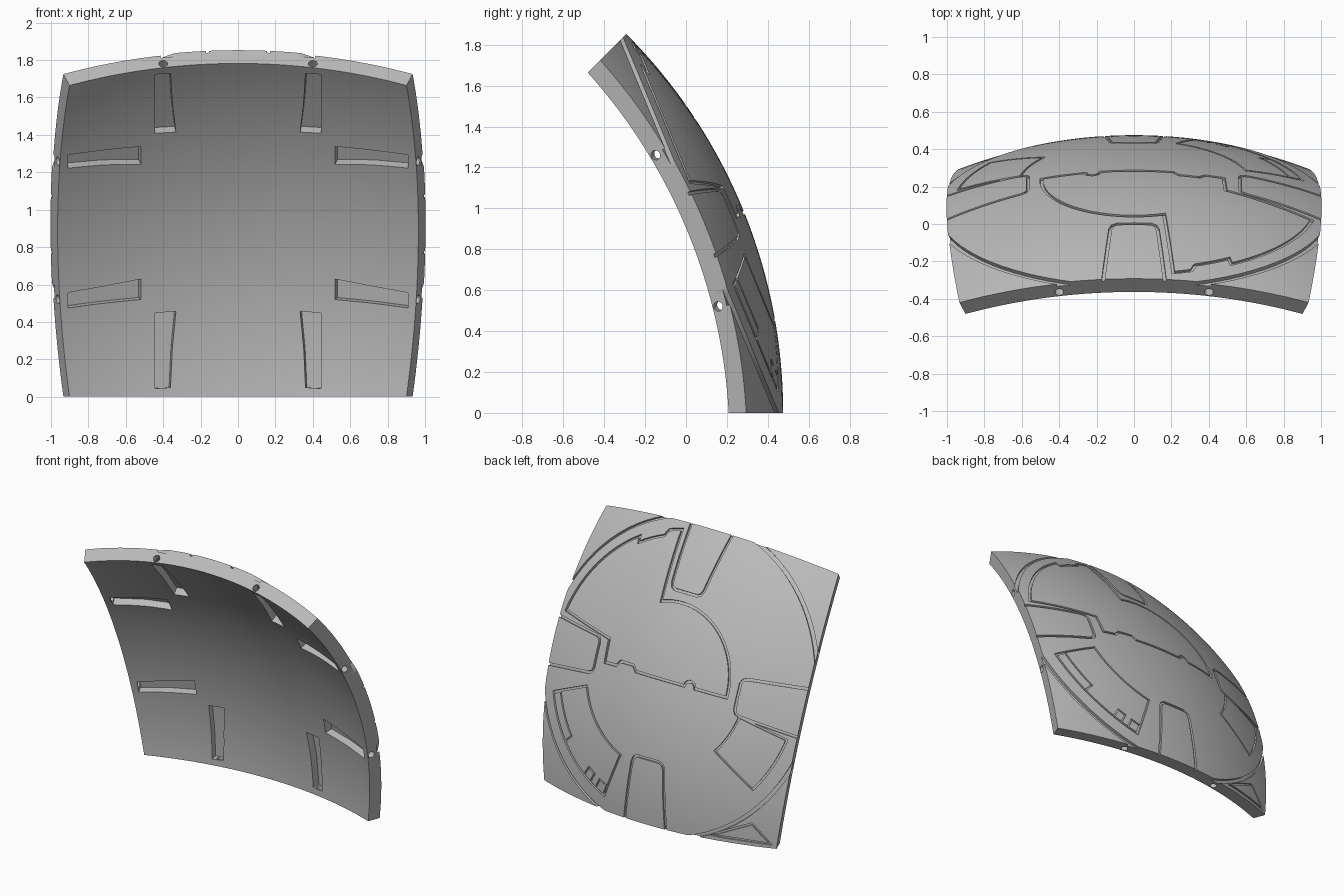
import bpy, bmesh, math
from mathutils import Vector

if "Cube" in bpy.data.objects:
    bpy.data.objects.remove(bpy.data.objects["Cube"])

R, R_IN = 2.62, 2.52              # outer and inner sphere radius
HALF = math.radians(22.5)         # half the angle the panel spans, and its tilt
C, S = math.cos(HALF), math.sin(HALF)
CENTRE_Y = -2.145


def place(d, r):
    """Point at radius r along local direction d, tilted into the world."""
    u, v, w = d.normalized() * r
    return Vector((u, CENTRE_Y + w * C - v * S, v * C + w * S))


def on_sphere(u, v, r):
    return place(Vector((u, v, math.sqrt(R * R - u * u - v * v))), r)


def make_object(name, bm):
    bmesh.ops.recalc_face_normals(bm, faces=bm.faces)
    mesh = bpy.data.meshes.new(name)
    bm.to_mesh(mesh)
    bm.free()
    ob = bpy.data.objects.new(name, mesh)
    bpy.context.collection.objects.link(ob)
    return ob


def slab(rows, r0, r1, closed):
    """Solid between two radii over a grid of (u, v) rows."""
    bm = bmesh.new()
    lo = [[bm.verts.new(on_sphere(*p, r0)) for p in row] for row in rows]
    hi = [[bm.verts.new(on_sphere(*p, r1)) for p in row] for row in rows]
    n, m = len(rows), len(rows[0])
    for i in range(n if closed else n - 1):
        j = (i + 1) % n
        for g in (lo, hi):
            for k in range(m - 1):
                bm.faces.new((g[i][k], g[j][k], g[j][k + 1], g[i][k + 1]))
        for k in (0, m - 1):
            bm.faces.new((lo[i][k], lo[j][k], hi[j][k], hi[i][k]))
    if not closed:
        for i in (0, n - 1):
            for k in range(m - 1):
                bm.faces.new((lo[i][k], lo[i][k + 1], hi[i][k + 1], hi[i][k]))
    return make_object("cutter", bm)


def groove(path, closed=False, width=0.017, depth=0.014):
    """Ribbon cutter that follows a path over the outer surface."""
    path = [Vector(p) for p in path]
    pts = []
    for i, a in enumerate(path):
        if i == len(path) - 1 and not closed:
            pts.append(a)
            break
        b = path[(i + 1) % len(path)]
        steps = max(1, math.ceil((b - a).length / 0.07))
        pts += [a.lerp(b, k / steps) for k in range(steps)]
    n, cols = len(pts), max(1, round(width / 0.07))
    rows = []
    for i, p in enumerate(pts):
        before = pts[i - 1] if closed or i else None
        after = pts[(i + 1) % n] if closed or i < n - 1 else None
        d1 = (p - before).normalized() if before else (after - p).normalized()
        d2 = (after - p).normalized() if after else d1
        t = (d1 + d2).normalized()
        side = Vector((-t.y, t.x)) / max(0.5, t.dot(d1))
        rows.append([p + side * width * (k / cols - 0.5) for k in range(cols + 1)])
    return slab(rows, R - depth, R + 0.03, closed)


def arc(r, a0, a1, cx=0, cy=0, step=4):
    n = max(2, math.ceil(abs(a1 - a0) / step))
    angles = [math.radians(a0 + (a1 - a0) * k / n) for k in range(n + 1)]
    return [(cx + r * math.cos(a), cy + r * math.sin(a)) for a in angles]


def turn(pts, q):
    for _ in range(q):
        pts = [(-y, x) for x, y in pts]
    return pts


# Curved shell panel: a square patch of a thick sphere
N = 48
bm = bmesh.new()
tan = [math.tan(HALF * (2 * k / N - 1)) for k in range(N + 1)]
outer, inner = [[[bm.verts.new(place(Vector((a, b, 1)), r)) for b in tan]
                 for a in tan] for r in (R, R_IN)]
for g in (outer, inner):
    for i in range(N):
        for j in range(N):
            bm.faces.new((g[i][j], g[i + 1][j], g[i + 1][j + 1], g[i][j + 1]))
for k in range(N):
    for e in (0, N):
        bm.faces.new((outer[k][e], outer[k + 1][e], inner[k + 1][e], inner[k][e]))
        bm.faces.new((outer[e][k], outer[e][k + 1], inner[e][k + 1], inner[e][k]))
panel = make_object("curved_wall_panel", bm)

cutters = []

# Lowered corners and the round step around the central disc
cutters.append(groove(arc(1.255, 0, 356), True, 0.39, 0.008))
cutters.append(groove(arc(1.062, 0, 356), True, 0.024, 0.025))

# Rounded tab outline at the middle of each side
tab = [(-.17, 1.06), (-.127, .61), (-.115, .58), (-.09, .566),
       (.09, .566), (.115, .58), (.127, .61), (.17, 1.06)]
cutters += [groove(turn(tab, q)) for q in range(4)]

# Large stepped plate outline on the upper half
plate = (arc(.975, 12.7, 57.8) + arc(.935, 57, 69.5) + arc(.97, 71.5, 77.5)
         + arc(.495, 71, 183) + arc(.04, 180, 0, -.22, -.025, 30)
         + [(.21, -.025), (.24, .01), (.35, .01), (.38, -.025), (.48, -.028), (.49, .13)])
cutters.append(groove(plate, True))

# Curved hatch outlines on the lower half
cutters.append(groove(arc(.635, -69, -20) + arc(.96, -20, -69), True, 0.013))
cutters.append(groove(arc(.62, 192, 219) + arc(.96, 217, 192), True, 0.013))

# Small strip and two blocks inside the wider hatch
for a0, a1 in ((-20.5, -40.5), (-56.5, -60.5), (-64, -68.5)):
    cutters.append(groove(arc(.96, a0, a0 + .1)[:1] + arc(.887, a0, a1)
                          + arc(.96, a1, a1 + .1)[:1], False, 0.011, 0.011))

# Triangular outline in one lower corner
cutters.append(groove([(-.5, -.955), (-.775, -.81), (-.9, -.915)], True, 0.013, 0.018))

# Tapered pockets on the inner face and bolt holes in the edges
pocket = [((.345, .54), (.46, .54)), ((.365, .74), (.46, .74)), ((.375, .945), (.46, .945))]
for q in range(4):
    for m in (1, -1):
        rows = [turn([(m * u, v) for u, v in row], q) for row in pocket]
        cutters.append(slab(rows, R_IN - 0.03, R_IN + 0.055, False))

        hole = bmesh.new()
        ends = []
        for back in (-0.06, 0.06):
            ring = []
            for k in range(16):
                a = math.tau * k / 16
                x = m * .4 + .024 * math.cos(a)
                w = 2.518 + .024 * math.sin(a)
                # w runs along the edge face, back along its normal
                y, z = w * S + back * C, w * C - back * S
                u, v = turn([(x, y)], q)[0]
                d = Vector((u, v, z))
                ring.append(hole.verts.new(place(d, d.length)))
            hole.faces.new(ring)
            ends.append(ring)
        for k in range(16):
            j = (k + 1) % 16
            hole.faces.new((ends[0][k], ends[0][j], ends[1][j], ends[1][k]))
        cutters.append(make_object("cutter", hole))

# Cut everything, then discard the cutters
bpy.context.view_layer.objects.active = panel
for ob in cutters:
    mod = panel.modifiers.new("cut", "BOOLEAN")
    mod.operation, mod.solver, mod.object = "DIFFERENCE", "MANIFOLD", ob
    bpy.ops.object.modifier_apply(modifier=mod.name)
    bpy.data.objects.remove(ob)

# Plain grey finish
grey = bpy.data.materials.new("plain_grey")
grey.use_nodes = True
colour = (0.5, 0.5, 0.5, 1)
grey.diffuse_color = colour
grey.node_tree.nodes["Principled BSDF"].inputs["Base Color"].default_value = colour
panel.data.materials.clear()
panel.data.materials.append(grey)

bpy.ops.object.select_all(action="DESELECT")
panel.select_set(True)
bpy.ops.object.shade_smooth_by_angle(angle=math.radians(20))
